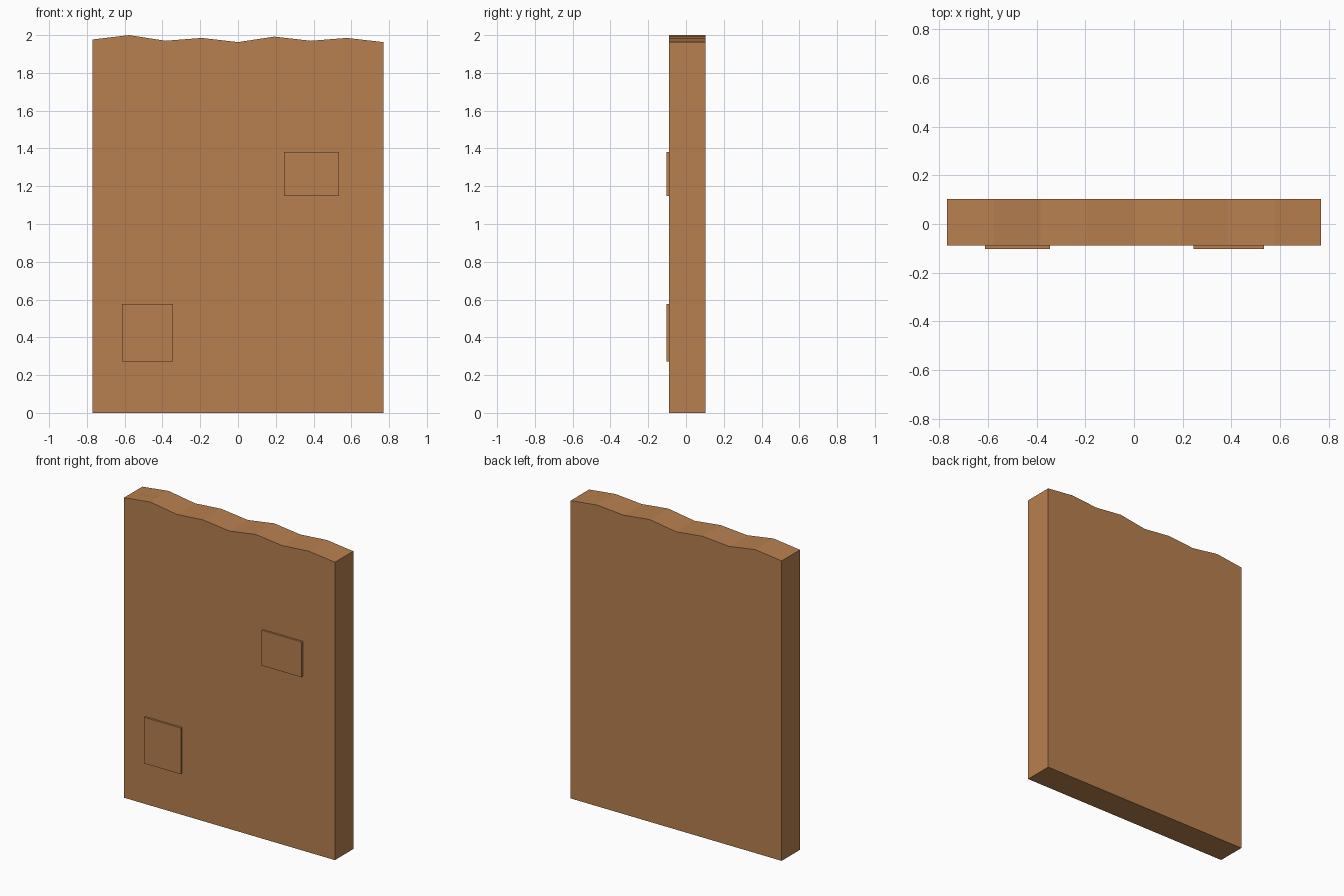
import bpy
import bmesh

if "Cube" in bpy.data.objects:
    bpy.data.objects.remove(bpy.data.objects["Cube"])

# One flat clay colour for everything
clay = bpy.data.materials.new("clay brown")
clay.diffuse_color = (0.479, 0.216, 0.08, 1.0)
clay.use_nodes = True
clay.node_tree.nodes["Principled BSDF"].inputs["Base Color"].default_value = clay.diffuse_color

FRONT, BACK = -0.089, 0.102


def extrude_profile(name, profile, y0, y1):
    """Solid made from an (x, z) outline extruded from y0 to y1."""
    bm = bmesh.new()
    face = bm.faces.new([bm.verts.new((x, y0, z)) for x, z in profile])
    moved = bmesh.ops.extrude_face_region(bm, geom=[face])["geom"]
    bmesh.ops.translate(bm, vec=(0, y1 - y0, 0),
                        verts=[v for v in moved if isinstance(v, bmesh.types.BMVert)])
    bmesh.ops.recalc_face_normals(bm, faces=bm.faces)
    mesh = bpy.data.meshes.new(name)
    bm.to_mesh(mesh)
    bm.free()
    mesh.materials.append(clay)
    obj = bpy.data.objects.new(name, mesh)
    bpy.context.collection.objects.link(obj)
    return obj


# Wall slab with an uneven, weathered top edge
half = 0.769
tops = [1.977, 2.0, 1.97, 1.985, 1.963, 1.992, 1.97, 1.985, 1.963]
step = 2 * half / (len(tops) - 1)
outline = [(half, 0), (-half, 0)] + [(-half + i * step, z) for i, z in enumerate(tops)]
extrude_profile("wall_slab", outline, FRONT, BACK)

# Raised patches on the front, slightly sunk into the slab
patches = {
    "lower_patch": (-0.613, -0.345, 0.273, 0.577),
    "upper_patch": (0.244, 0.535, 1.147, 1.38),
}
for name, (x0, x1, z0, z1) in patches.items():
    extrude_profile(name, [(x0, z0), (x1, z0), (x1, z1), (x0, z1)], -0.102, FRONT + 0.005)
